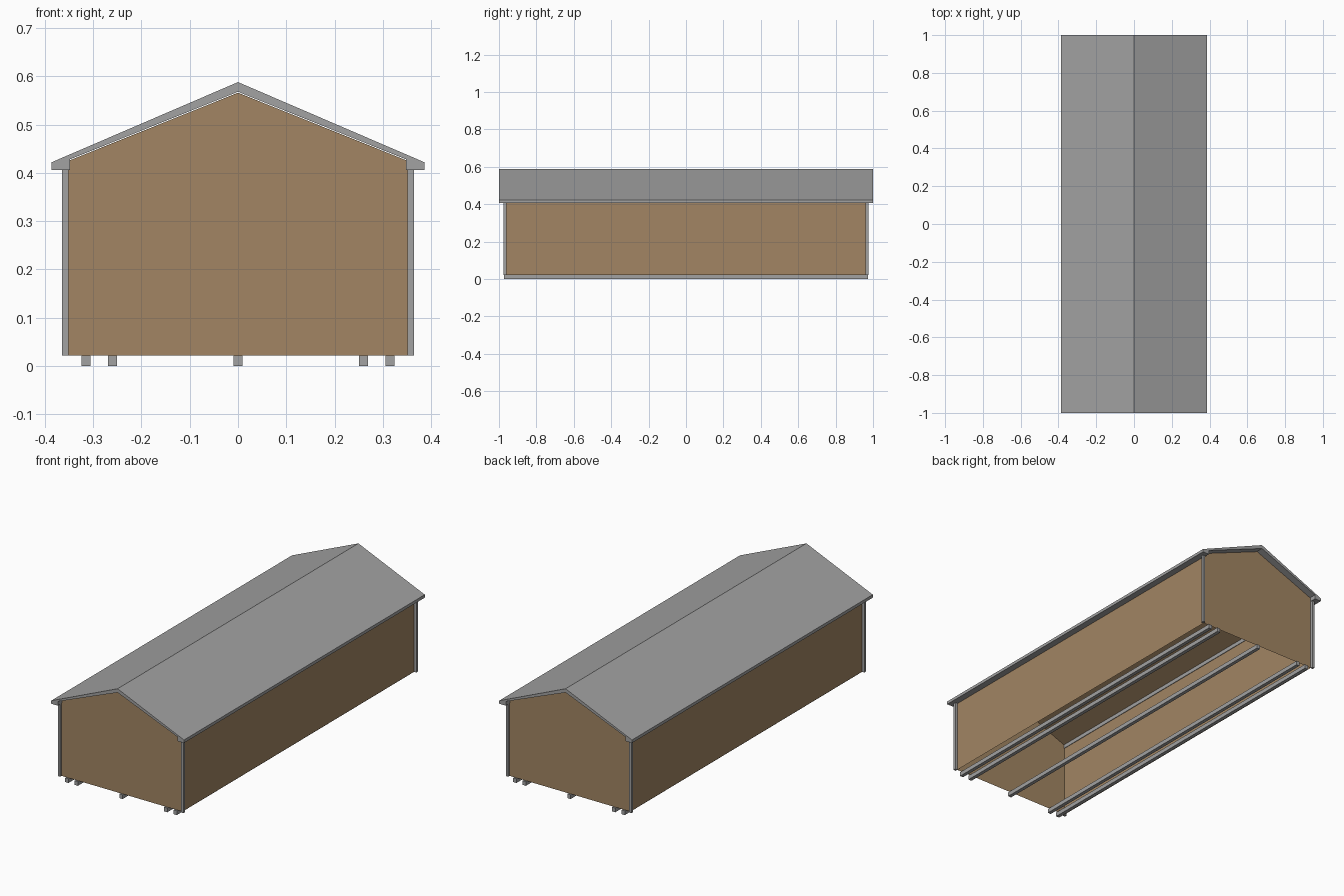
import bpy, bmesh

if "Cube" in bpy.data.objects:
    bpy.data.objects.remove(bpy.data.objects["Cube"])


def material(name, rgb):
    m = bpy.data.materials.new(name)
    m.diffuse_color = (*rgb, 1)
    m.use_nodes = True
    m.node_tree.nodes["Principled BSDF"].inputs["Base Color"].default_value = m.diffuse_color
    return m


GREY = material("grey metal", (0.36, 0.36, 0.36))
BROWN = material("tan siding", (0.36, 0.235, 0.125))


def extrude_profile(name, pts, half, mat, skip_bottom=False):
    """Extrude an x-z outline along y; optionally leave the lowest side open."""
    bm = bmesh.new()
    a = [bm.verts.new((x, -half, z)) for x, z in pts]
    b = [bm.verts.new((x, half, z)) for x, z in pts]
    n = len(pts)
    bm.faces.new(a)
    bm.faces.new(b[::-1])
    for i in range(n):
        j = (i + 1) % n
        if skip_bottom and j == 0:
            continue
        bm.faces.new((a[i], b[i], b[j], a[j]))
    bmesh.ops.recalc_face_normals(bm, faces=bm.faces)
    me = bpy.data.meshes.new(name)
    bm.to_mesh(me)
    bm.free()
    me.materials.append(mat)
    ob = bpy.data.objects.new(name, me)
    bpy.context.collection.objects.link(ob)
    return ob


def rect(x, w, z0, z1):
    return [(x - w / 2, z0), (x + w / 2, z0), (x + w / 2, z1), (x - w / 2, z1)]


# walls and ceiling: thin shell, open underneath
extrude_profile("walls", [(0.351, 0.022), (0.351, 0.425), (0, 0.566),
                          (-0.351, 0.425), (-0.351, 0.022)], 0.963, BROWN, True)

# roof slab with boxed eaves
extrude_profile("roof", [(0, 0.588), (0.386, 0.422), (0.386, 0.406), (0.348, 0.406),
                         (0.348, 0.428), (0, 0.568), (-0.348, 0.428), (-0.348, 0.406),
                         (-0.386, 0.406), (-0.386, 0.422)], 1.0, GREY)

# corner posts
for sx in (-1, 1):
    for sy in (-1, 1):
        post = extrude_profile("corner_post", rect(sx * 0.358, 0.014, 0.022, 0.406), 0.007, GREY)
        post.location.y = sy * 0.968

# floor skids
for x in (-0.315, -0.26, 0, 0.26, 0.315):
    extrude_profile("skid", rect(x, 0.019, 0, 0.022), 0.972, GREY)
